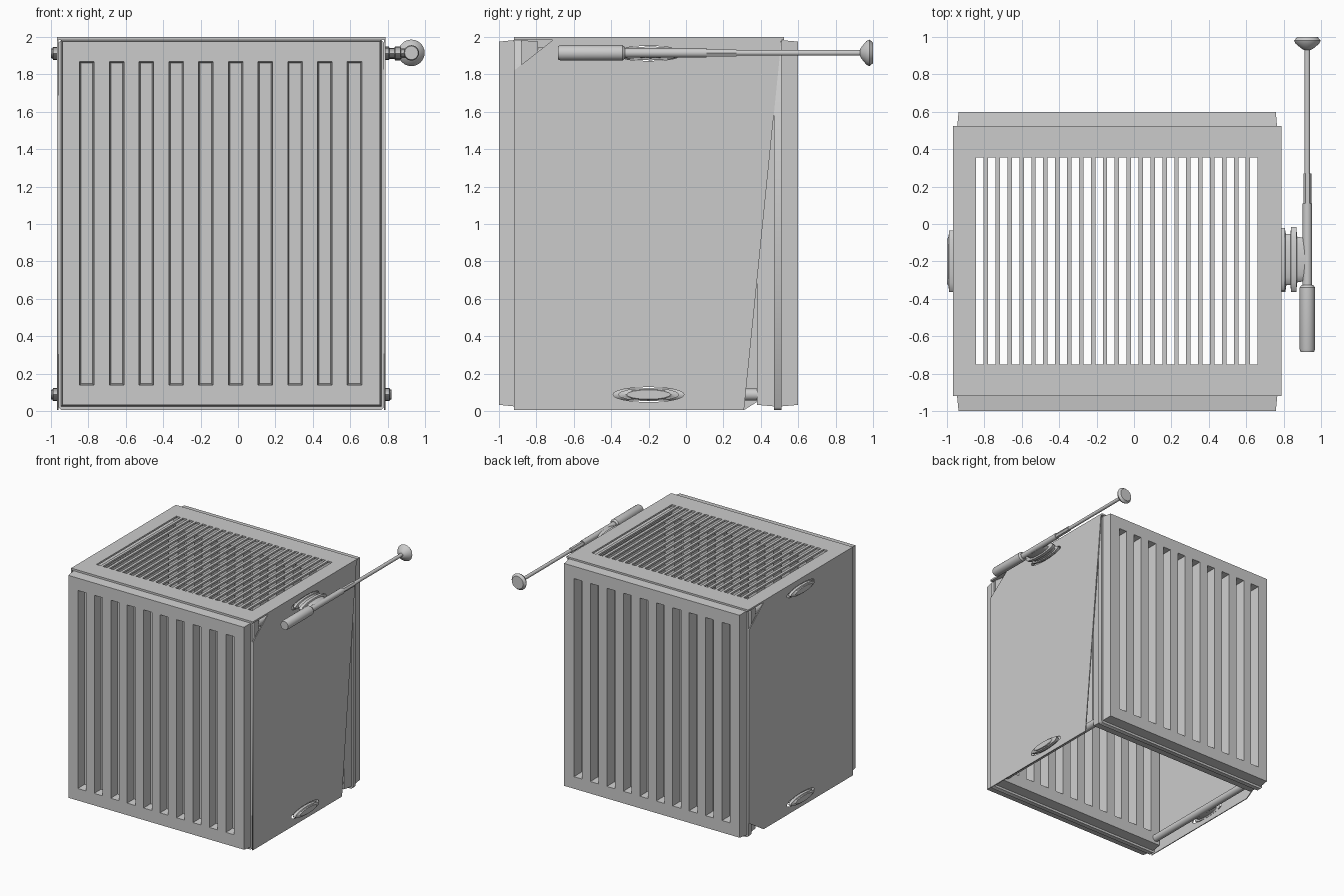
import bpy, bmesh
from math import pi, sin, cos

if "Cube" in bpy.data.objects:
    bpy.data.objects.remove(bpy.data.objects["Cube"])


def finish(name, verts, faces, smooth=False):
    me = bpy.data.meshes.new(name)
    me.from_pydata(verts, [], faces)
    bm = bmesh.new()
    bm.from_mesh(me)
    bmesh.ops.recalc_face_normals(bm, faces=bm.faces)
    bm.to_mesh(me)
    bm.free()
    ob = bpy.data.objects.new(name, me)
    bpy.context.collection.objects.link(ob)
    if smooth:
        bpy.ops.object.select_all(action='DESELECT')
        ob.select_set(True)
        bpy.context.view_layer.objects.active = ob
        bpy.ops.object.shade_smooth_by_angle(angle=0.6)
    return ob


def slotted_plate(name, x0, x1, v0, v1, centers, width, s0, s1, d0, d1, place, taper=0.0):
    """Plate between depths d0 and d1, pierced by a row of slots that taper towards d1."""
    def xs(t):
        r = [x0 - t]
        for c in centers:
            r += [c - width / 2 + t, c + width / 2 - t]
        return r + [x1 + t]
    vs = lambda t: [v0 - t, s0 + t, s1 - t, v1 + t]
    verts, faces = [], []
    nx = 2 * len(centers) + 2
    for t, d in ((0, d0), (taper, d1)):
        verts += [place(x, v, d) for x in xs(t) for v in vs(t)]
    idx = lambda l, i, j: l * nx * 4 + i * 4 + j
    solid = lambda i, j: 0 <= i < nx - 1 and 0 <= j < 3 and not (j == 1 and i % 2 == 1)
    for i in range(nx - 1):
        for j in range(3):
            if not solid(i, j):
                continue
            q = [(i, j), (i + 1, j), (i + 1, j + 1), (i, j + 1)]
            faces.append([idx(0, *p) for p in q])
            faces.append([idx(1, *p) for p in reversed(q)])
            for k, (di, dj) in enumerate(((0, -1), (1, 0), (0, 1), (-1, 0))):
                if not solid(i + di, j + dj):
                    a, b = q[k], q[(k + 1) % 4]
                    faces.append([idx(0, *a), idx(1, *a), idx(1, *b), idx(0, *b)])
    return finish(name, verts, faces)


def lathe(name, profile, axis, center, scale=(1, 1), segs=24):
    """Revolve (position, radius) pairs about the x or y axis; scale stretches the section."""
    verts, faces = [], []
    for p, r in profile:
        for k in range(segs):
            a = 2 * pi * k / segs
            u, w = r * cos(a) * scale[0], r * sin(a) * scale[1]
            verts.append((p, center[0] + u, center[1] + w) if axis == 'x'
                         else (center[0] + u, p, center[1] + w))
    n = len(profile)
    for i in range(n - 1):
        for k in range(segs):
            m = (k + 1) % segs
            faces.append((i * segs + k, i * segs + m, (i + 1) * segs + m, (i + 1) * segs + k))
    faces += [tuple(range(segs)), tuple(range((n - 1) * segs, n * segs))]
    return finish(name, verts, faces, True)


def flat_sheet(name, outline, holes, thickness, location, rotation):
    """Flat filled outline with holes, extruded to a sheet."""
    cu = bpy.data.curves.new(name, 'CURVE')
    cu.dimensions, cu.fill_mode, cu.extrude = '2D', 'BOTH', thickness / 2
    for pts in [outline] + holes:
        sp = cu.splines.new('POLY')
        sp.points.add(len(pts) - 1)
        for p, c in zip(sp.points, pts):
            p.co = (c[0], c[1], 0, 1)
        sp.use_cyclic_u = True
    ob = bpy.data.objects.new(name, cu)
    ob.location, ob.rotation_euler = location, rotation
    bpy.context.collection.objects.link(ob)
    bpy.ops.object.select_all(action='DESELECT')
    ob.select_set(True)
    bpy.context.view_layer.objects.active = ob
    bpy.ops.object.convert(target='MESH')
    return ob


def ellipse(cx, cy, rx, ry, n=24):
    return [(cx + rx * cos(2 * pi * k / n), cy + ry * sin(2 * pi * k / n)) for k in range(n)]


# Front and back heating panels: seam plate with a grooved half on each side
grooves = [-0.808 + 0.159 * i for i in range(10)]
upright = lambda x, v, d: (x, d, v)
for side, outer, mid_a, mid_b, inner in (('front', -1.0, -0.92, -0.88, -0.79),
                                         ('back', 0.60, 0.51, 0.47, 0.38)):
    slotted_plate(side + '_panel_outer', -0.938, 0.758, 0.033, 1.975, grooves, 0.078,
                  0.138, 1.868, outer, mid_a, upright, 0.008)
    slotted_plate(side + '_panel_inner', -0.938, 0.758, 0.033, 1.975, grooves, 0.078,
                  0.138, 1.868, inner, mid_b, upright, 0.008)
    c = 0.015
    x0, x1, z0, z1 = -0.96, 0.78, 0.005, 1.985
    flat_sheet(side + '_seam_plate',
               [(x0 + c, z0), (x1 - c, z0), (x1, z0 + c), (x1, z1 - c),
                (x1 - c, z1), (x0 + c, z1), (x0, z1 - c), (x0, z0 + c)], [],
               abs(mid_a - mid_b), (0, (mid_a + mid_b) / 2, 0), (pi / 2, 0, 0))

# Top grille
slots = [-0.824 + 0.0637 * i for i in range(24)]
slotted_plate('top_grille', -0.968, 0.788, -0.92, 0.525, slots, 0.040,
              -0.75, 0.355, 1.985, 2.0, lambda x, v, d: (x, v, d))

# Side covers with oval openings for the fittings
holes = [ellipse(-0.2, z, 0.19, 0.04) for z in (0.088, 1.912)]
yz = (pi / 2, 0, pi / 2)
flat_sheet('right_side_cover',
           [(-0.92, 0.005), (0.31, 0.005), (0.51, 1.985), (-0.71, 1.985), (-0.92, 1.82)],
           holes, 0.008, (0.784, 0, 0), yz)
flat_sheet('left_side_cover',
           [(-0.92, 0.005), (0.31, 0.005), (0.51, 0.13), (0.51, 1.82), (0.31, 1.985), (-0.92, 1.985)],
           holes, 0.008, (-0.964, 0, 0), yz)

# Collector pipes joining both panels, and stretched connection fittings
for sx, px, face, tip in (('left', -0.90, -0.96, -1.0), ('right', 0.72, 0.78, 0.822)):
    for sz, z in (('lower', 0.088), ('upper', 1.912)):
        lathe(f'{sx}_{sz}_collector_pipe', [(-0.80, 0.032), (0.39, 0.032)], 'y', (px, z), segs=16)
        if (sx, sz) != ('right', 'upper'):
            d = tip - face
            lathe(f'{sx}_{sz}_fitting',
                  [(px, 0.026), (face, 0.026), (face + d * 0.1, 0.035), (face + d * 0.7, 0.035),
                   (face + d * 0.8, 0.028), (tip, 0.025)], 'x', (-0.2, z), (4.7, 1), 16)

# Valve union on the upper right connection
lathe('valve_union', [(0.72, 0.026), (0.78, 0.026), (0.785, 0.036), (0.806, 0.036), (0.81, 0.029),
                      (0.836, 0.029), (0.84, 0.037), (0.868, 0.037), (0.872, 0.026), (0.93, 0.024)],
      'x', (-0.19, 1.912), (4.7, 1), 16)

# Valve body, control head and supply pipe along the depth
valve = (0.927, 1.915)
lathe('control_head', [(-0.685, 0.036), (-0.67, 0.041), (-0.34, 0.041), (-0.325, 0.03)], 'y', valve)
lathe('valve_body', [(-0.33, 0.025), (0.11, 0.025)], 'y', valve)
lathe('pipe_nut', [(0.10, 0.021), (0.27, 0.021)], 'y', valve, segs=6)
lathe('supply_pipe', [(0.25, 0.015), (0.94, 0.015)], 'y', valve)
lathe('wall_rosette', [(0.93, 0.018), (0.94, 0.034), (0.965, 0.064), (0.98, 0.071), (1.0, 0.055)],
      'y', valve)
